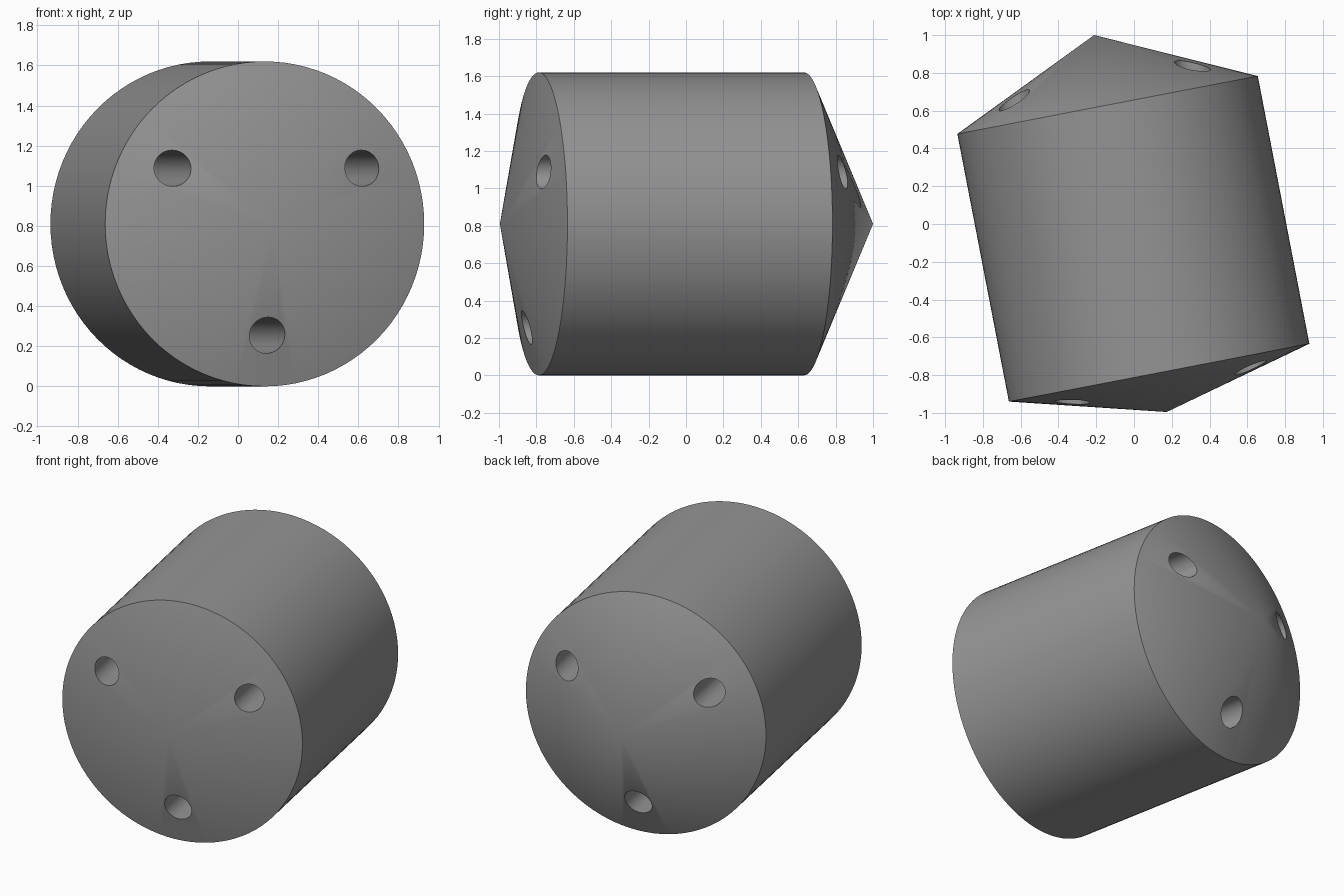
import bpy, bmesh, math
from mathutils import Vector

if "Cube" in bpy.data.objects:
    bpy.data.objects.remove(bpy.data.objects["Cube"])

YAW = math.radians(10.9)
U = Vector((math.cos(YAW), math.sin(YAW), 0))    # across the body
A = Vector((-math.sin(YAW), math.cos(YAW), 0))   # along the body, front to back
W = Vector((0, 0, 1))
FRONT = Vector((0.133, -0.787, 0.81))            # centre of the front rim
RADIUS, LENGTH = 0.81, 1.443
FRONT_TIP, BACK_TIP = 0.212, 0.377
HOLE_RING, HOLE_RADIUS = 0.555, 0.09

grey = bpy.data.materials.new("grey")
grey.diffuse_color = (0.3, 0.3, 0.3, 1)
grey.use_nodes = True
grey.node_tree.nodes["Principled BSDF"].inputs["Base Color"].default_value = grey.diffuse_color


def lathe(name, profile, sides, centre=(0, 0)):
    """Spin (radius, distance) points about the body axis; radius 0 is a tip."""
    bm = bmesh.new()
    rings = []
    for r, t in profile:
        mid = FRONT + U * centre[0] + W * centre[1] + A * t
        angles = [2 * math.pi * i / sides for i in range(sides)] if r else [0]
        rings.append([bm.verts.new(mid + U * r * math.cos(a) + W * r * math.sin(a))
                      for a in angles])
    for lo, hi in zip(rings, rings[1:]):
        for i in range(sides):
            j = (i + 1) % sides
            corners = [lo[i % len(lo)], lo[j % len(lo)], hi[j % len(hi)], hi[i % len(hi)]]
            bm.faces.new(list(dict.fromkeys(corners)))
    for ring in (rings[0], rings[-1]):
        if len(ring) > 1:
            bm.faces.new(ring)
    bmesh.ops.recalc_face_normals(bm, faces=bm.faces)
    mesh = bpy.data.meshes.new(name)
    bm.to_mesh(mesh)
    bm.free()
    mesh.materials.append(grey)
    obj = bpy.data.objects.new(name, mesh)
    bpy.context.collection.objects.link(obj)
    return obj


# Cylinder with a shallow cone in front and a taller one behind
body = lathe("body", [(0, -FRONT_TIP), (RADIUS, 0), (RADIUS, LENGTH),
                      (0, LENGTH + BACK_TIP)], 96)
bpy.context.view_layer.objects.active = body
body.select_set(True)

# Three holes running right through, parallel to the axis
for k in range(3):
    a = math.radians(30 + 120 * k)
    cutter = lathe("hole_cutter", [(HOLE_RADIUS, -0.5), (HOLE_RADIUS, LENGTH + 0.6)], 48,
                   (HOLE_RING * math.cos(a), HOLE_RING * math.sin(a)))
    cutter.hide_render = True
    cut = body.modifiers.new("hole", 'BOOLEAN')
    cut.operation = 'DIFFERENCE'
    cut.solver = 'EXACT'
    cut.object = cutter
    bpy.ops.object.modifier_apply(modifier=cut.name)
    bpy.data.objects.remove(cutter)

bpy.ops.object.shade_smooth_by_angle(angle=math.radians(30))
